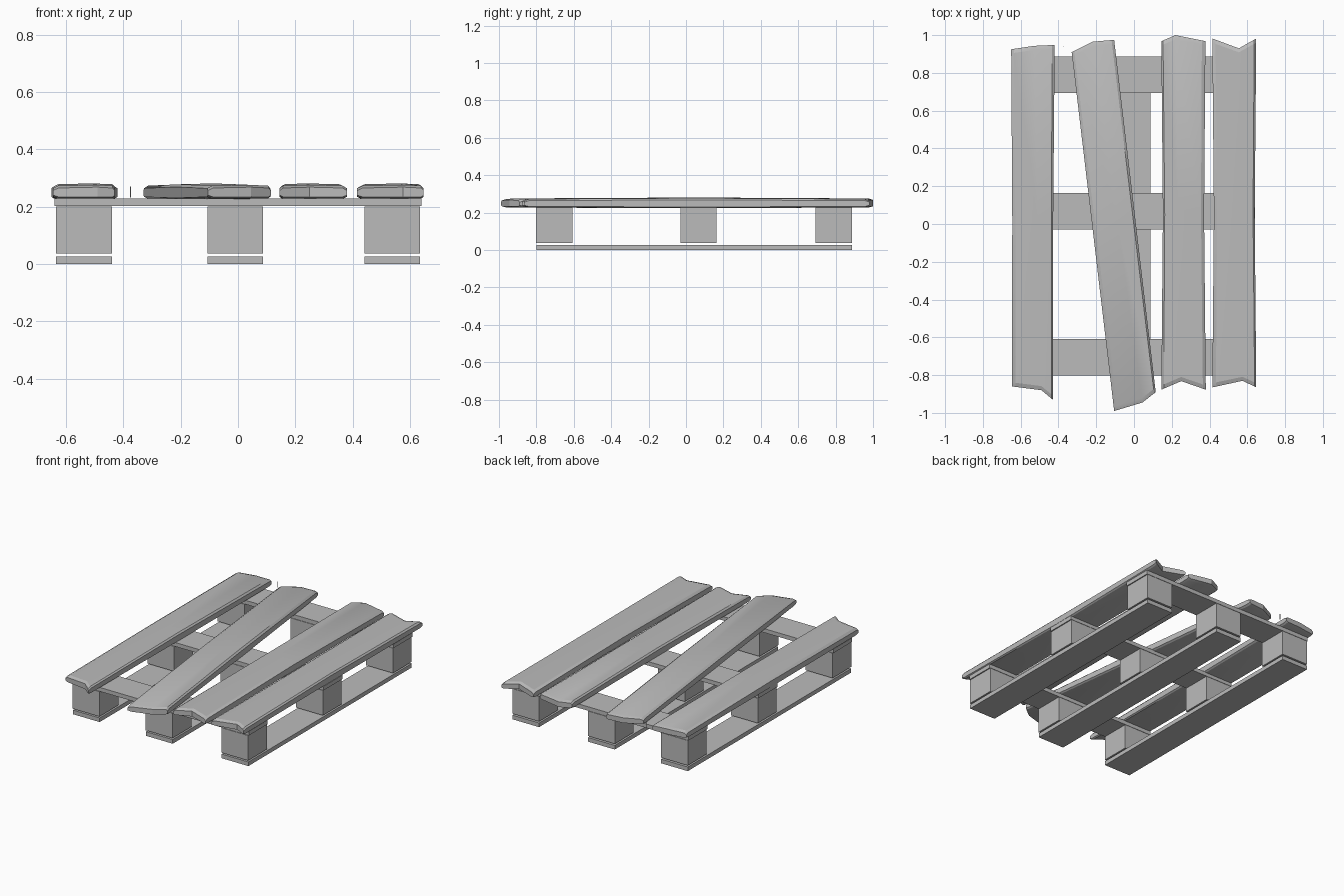
import bpy
import bmesh
from mathutils import Vector

cube = bpy.data.objects.get("Cube")
if cube:
    bpy.data.objects.remove(cube)

wood = bpy.data.materials.new("grey_wood")
wood.use_nodes = True
grey = (0.5, 0.5, 0.5, 1)
wood.diffuse_color = grey
wood.node_tree.nodes["Principled BSDF"].inputs["Base Color"].default_value = grey


def finish(name, bm):
    bmesh.ops.recalc_face_normals(bm, faces=bm.faces)
    mesh = bpy.data.meshes.new(name)
    bm.to_mesh(mesh)
    bm.free()
    mesh.materials.append(wood)
    obj = bpy.data.objects.new(name, mesh)
    bpy.context.collection.objects.link(obj)
    return obj


def box(name, x, y, z):
    bm = bmesh.new()
    bmesh.ops.create_cube(bm, size=1)
    for v in bm.verts:
        v.co = [lo + (c + 0.5) * (hi - lo) for c, (lo, hi) in zip(v.co, (x, y, z))]
    return finish(name, bm)


def plank(name, back, front, waist=0.008):
    """Worn plank lofted between two three-point end outlines."""
    back, front = [[Vector(p) for p in end] for end in (back, front)]
    # each row: distance along the plank, edge pinch, crown height, underside height
    rows = [(0, 0, 0.268, 0.234), (0.012, 0, 0.276, 0.228), (0.5, waist, 0.281, 0.224),
            (0.988, 0, 0.276, 0.228), (1, 0, 0.268, 0.234)]
    bm = bmesh.new()
    rings = []
    for t, pinch, top, low in rows:
        left, ridge, right = [a.lerp(b, t) for a, b in zip(back, front)]
        left.x += pinch
        right.x -= pinch
        inner_l, inner_r = left.lerp(ridge, 0.12), right.lerp(ridge, 0.12)
        section = [(left, low + 0.006), (left, top - 0.012), (inner_l, top - 0.003),
                   (ridge, top), (inner_r, top - 0.003), (right, top - 0.012),
                   (right, low + 0.006), (inner_r, low), (ridge, low), (inner_l, low)]
        rings.append([bm.verts.new((p.x, p.y, z)) for p, z in section])
    n = len(rings[0])
    for a, b in zip(rings, rings[1:]):
        for i in range(n):
            j = (i + 1) % n
            bm.faces.new((a[i], a[j], b[j], b[i]))
    # end caps as strips, so notched ends stay clean
    for r in (rings[0], rings[-1]):
        for quad in ((0, 1, 2, 9), (9, 2, 3, 8), (8, 3, 4, 7), (7, 4, 5, 6)):
            bm.faces.new([r[i] for i in quad])
    obj = finish(name, bm)
    bpy.ops.object.select_all(action='DESELECT')
    obj.select_set(True)
    bpy.context.view_layer.objects.active = obj
    bpy.ops.object.shade_smooth_by_angle(angle=0.35)


# Base runners with spacer blocks
columns = {"right": -0.537, "middle": -0.009, "left": 0.538}
bands = {"front": -0.705, "centre": 0.067, "back": 0.79}
half = 0.097
for side, x in columns.items():
    box(f"{side}_runner", (x - half, x + half), (-0.8, 0.887), (0, 0.027))
    for place, y in bands.items():
        box(f"{side}_{place}_block", (x - half, x + half), (y - half, y + half), (0.037, 0.2))

# Cross boards
for place, y in bands.items():
    box(f"{place}_cross_board", (-0.64, 0.64), (y - half, y + half), (0.202, 0.228))

# Deck planks, one knocked askew
plank("right_plank", [(-0.65, 0.925), (-0.53, 0.943), (-0.42, 0.948)],
      [(-0.645, -0.86), (-0.49, -0.88), (-0.43, -0.93)], 0.003)
plank("crooked_plank", [(-0.33, 0.91), (-0.22, 0.965), (-0.105, 0.975)],
      [(-0.105, -0.99), (0.045, -0.945), (0.115, -0.89)], 0)
plank("inner_left_plank", [(0.145, 0.968), (0.22, 1.0), (0.378, 0.968)],
      [(0.145, -0.877), (0.25, -0.832), (0.38, -0.877)])
plank("outer_left_plank", [(0.415, 0.982), (0.555, 0.93), (0.647, 0.982)],
      [(0.415, -0.865), (0.575, -0.83), (0.647, -0.865)])

# Loose splinter
box("splinter", (-0.376, -0.373), (0.939, 0.942), (0.232, 0.271))
